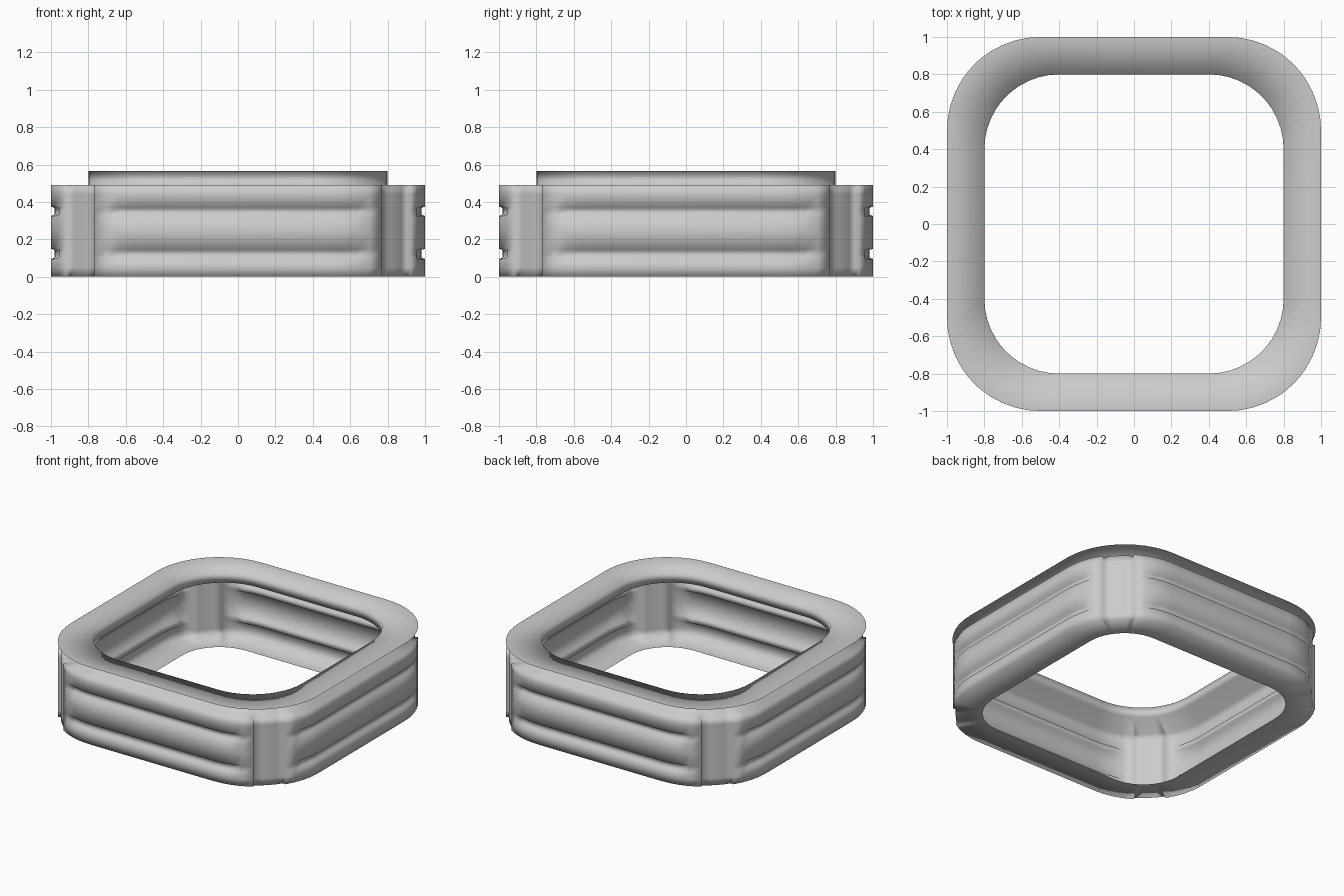
import bpy, bmesh
from math import radians, sin, cos, asin, degrees

if "Cube" in bpy.data.objects:
    bpy.data.objects.remove(bpy.data.objects["Cube"])

STEP = 0.02                      # depth of grooves and corner recesses
POST = degrees(asin(0.54))       # arc angle where a panel meets the corner post

# Arc samples of one corner: (angle, groove weight, post recess flag)
half_arc = [(0, 1, 0), (8, 1, 0), (16, 1, 0), (24, 0, 0), (POST, 0, 0), (POST + .3, 0, 1), (39, 0, 1)]
arc = half_arc + [(45, 0, 1)] + [(90 - a, g, p) for a, g, p in reversed(half_arc)]


def loop(half, radius, z, wall=False, groove=0):
    """Rounded-square outline, optionally with pressed corners and grooves."""
    pts, c = [], half - radius
    for k in range(4):
        q = radians(90 * k)
        cx, cy = c * (cos(q) - sin(q)), c * (sin(q) + cos(q))
        for a, g, p in arc:
            r = radius - (STEP * max(p, g * groove) if wall else 0)
            t = q + radians(a)
            pts.append((cx + r * cos(t), cy + r * sin(t), z))
    return pts


# Folded sheet profile: base flange, grooved wall, ledge, inner lip, top rim
loops = [loop(0.8, 0.3, 0)]
for z, g in [(0, 0), (0.05, 0), (0.095, 0), (0.102, 1), (0.143, 1), (0.15, 0),
             (0.24, 0), (0.325, 0), (0.332, 1), (0.368, 1), (0.375, 0), (0.44, 0), (0.49, 0)]:
    loops.append(loop(1, 0.5, z, True, g))
loops += [loop(0.8, 0.4, 0.49), loop(0.8, 0.4, 0.565), loop(1, 0.5, 0.565)]

# Skin the outlines into one thin shell
bm = bmesh.new()
rows = [[bm.verts.new(p) for p in pts] for pts in loops]
n = len(rows[0])
for lo, hi in zip(rows, rows[1:]):
    for i in range(n):
        j = (i + 1) % n
        f = bm.faces.new((lo[i], lo[j], hi[j], hi[i]))
        f.smooth = True
me = bpy.data.meshes.new("folded_frame")
bm.to_mesh(me)
bm.free()
bpy.context.collection.objects.link(bpy.data.objects.new("folded_frame", me))
